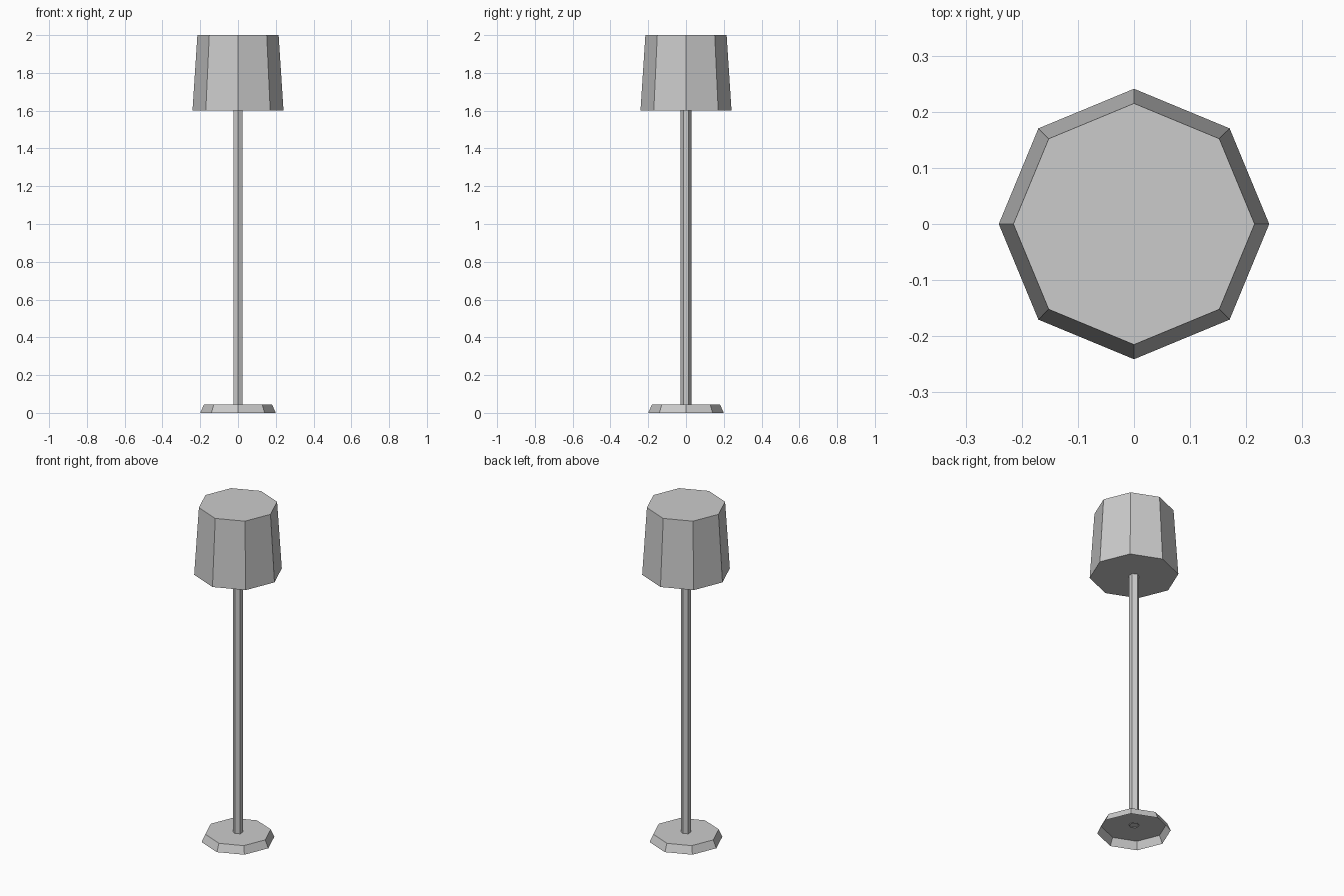
import bpy, bmesh
from math import sin, cos, tau

if "Cube" in bpy.data.objects:
    bpy.data.objects.remove(bpy.data.objects["Cube"])


def frustum(name, sides, r0, z0, r1, z1, cap_bottom=True, cap_top=True):
    """Tapered prism with its first corner on +y."""
    bm = bmesh.new()
    rings = []
    for r, z in ((r0, z0), (r1, z1)):
        rings.append([bm.verts.new((-r * sin(tau * i / sides), r * cos(tau * i / sides), z))
                      for i in range(sides)])
    low, high = rings
    for i in range(sides):
        j = (i + 1) % sides
        bm.faces.new((low[i], low[j], high[j], high[i]))
    if cap_bottom:
        bm.faces.new(low[::-1])
    if cap_top:
        bm.faces.new(high)
    mesh = bpy.data.meshes.new(name)
    bm.to_mesh(mesh)
    bm.free()
    obj = bpy.data.objects.new(name, mesh)
    bpy.context.collection.objects.link(obj)
    return obj


# Foot: shallow octagonal dish, open underneath
frustum("base", 8, 0.20, 0.0, 0.18, 0.045, cap_bottom=False)

# Thin six-sided pole, just poking through the foot
frustum("pole", 6, 0.028, 0.04, 0.028, 1.60, cap_bottom=False, cap_top=False)

# Closed octagonal shade
frustum("lamp_shade", 8, 0.241, 1.60, 0.215, 2.0)
